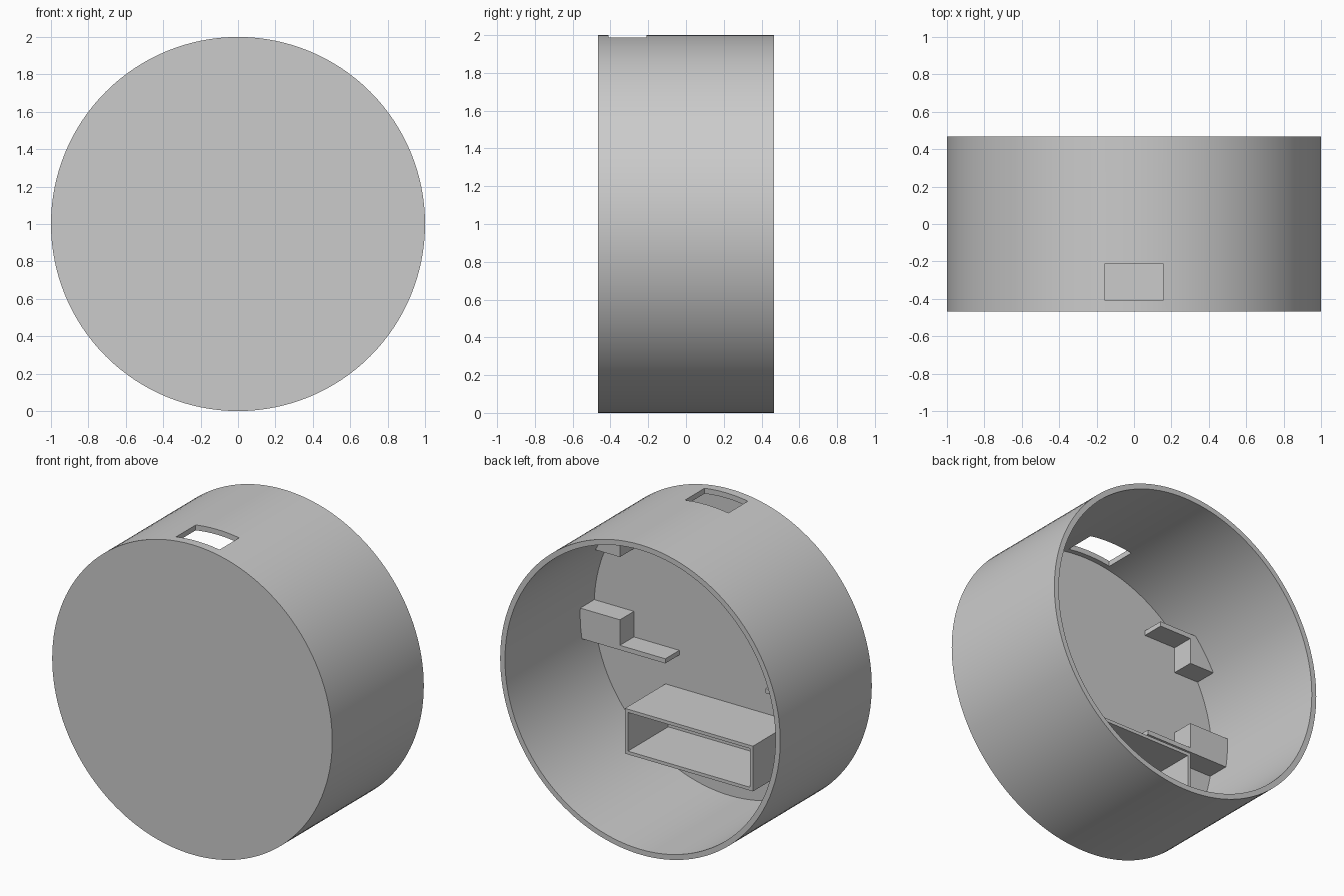
import bpy, bmesh, math
from mathutils import Matrix, Vector

if "Cube" in bpy.data.objects:
    bpy.data.objects.remove(bpy.data.objects["Cube"], do_unlink=True)

RADIUS, WALL, HALF = 1.0, 0.034, 0.467
INNER = RADIUS - WALL
FLOOR = -0.443          # inner face of the closed front
TAB_BACK = -0.30        # rear face of the mounting tabs
CENTRE = Vector((0, 0, 1))

grey = bpy.data.materials.new("light_grey")
grey.use_nodes = True
grey.diffuse_color = (0.6, 0.6, 0.6, 1)
grey.node_tree.nodes["Principled BSDF"].inputs["Base Color"].default_value = (0.6, 0.6, 0.6, 1)


def finish(name, bm):
    bmesh.ops.recalc_face_normals(bm, faces=bm.faces)
    mesh = bpy.data.meshes.new(name)
    bm.to_mesh(mesh)
    bm.free()
    mesh.materials.append(grey)
    obj = bpy.data.objects.new(name, mesh)
    bpy.context.collection.objects.link(obj)
    return obj


def activate(obj):
    bpy.ops.object.select_all(action='DESELECT')
    obj.select_set(True)
    bpy.context.view_layer.objects.active = obj


def box(low, high):
    bm = bmesh.new()
    size = Vector(high) - Vector(low)
    middle = (Vector(high) + Vector(low)) / 2
    bmesh.ops.create_cube(bm, size=1, matrix=Matrix.Translation(middle) @ Matrix.Diagonal((*size, 1)))
    return bm


# Round case: cup profile turned about the y axis
bm = bmesh.new()
profile = [(0, -HALF), (RADIUS, -HALF), (RADIUS, HALF), (INNER, HALF), (INNER, FLOOR), (0, FLOOR)]
verts = [bm.verts.new((r, y, 1)) for r, y in profile]
edges = [bm.edges.new(pair) for pair in zip(verts, verts[1:])]
bmesh.ops.spin(bm, geom=verts + edges, cent=CENTRE, axis=(0, 1, 0),
               angle=math.tau, steps=128, use_merge=True)
bmesh.ops.remove_doubles(bm, verts=bm.verts, dist=0.0001)
case = finish("round_case", bm)

# Rectangular opening through the top of the case
cutter = finish("window_cutter", box((-0.155, -0.41, 1.8), (0.155, -0.21, 2.2)))
cutter.hide_render = True
cut = case.modifiers.new("window", 'BOOLEAN')
cut.operation, cut.solver, cut.object = 'DIFFERENCE', 'EXACT', cutter
activate(case)
bpy.ops.object.modifier_apply(modifier=cut.name)
bpy.data.objects.remove(cutter, do_unlink=True)
activate(case)
bpy.ops.object.shade_smooth_by_angle(angle=math.radians(30))

# Open holder standing on the case floor
bm = box((-0.457, FLOOR - 0.005, 0.34), (0.457, -0.03, 0.632))
mouth = max(bm.faces, key=lambda f: f.calc_center_median().y)
bmesh.ops.inset_region(bm, faces=[mouth], thickness=0.03)
depth = Vector((0, FLOOR + 0.03 + 0.002, 0))
pocket = bmesh.ops.extrude_face_region(bm, geom=[mouth])
bmesh.ops.delete(bm, geom=[mouth], context='FACES_ONLY')
bmesh.ops.translate(bm, verts=[g for g in pocket["geom"] if isinstance(g, bmesh.types.BMVert)], vec=depth)
finish("open_holder", bm)


def tab(name, side, tip, plate_outer, plate_inner, block_end):
    """Thin ledge with a block on it, its outer end following the case wall."""
    reach = INNER + 0.01
    outline = [(tip, plate_outer), (tip, plate_inner), (0.682, plate_inner), (0.682, block_end)]
    for i in range(9):
        z = block_end + (plate_outer - block_end) * i / 8
        outline.append((math.sqrt(reach ** 2 - (z - 1) ** 2), z))
    bm = bmesh.new()
    face = bm.faces.new([bm.verts.new((side * x, FLOOR - 0.005, z)) for x, z in outline])
    rear = bmesh.ops.extrude_face_region(bm, geom=[face])
    bmesh.ops.translate(bm, verts=[g for g in rear["geom"] if isinstance(g, bmesh.types.BMVert)],
                        vec=(0, TAB_BACK - FLOOR + 0.005, 0))
    finish(name, bm)


# Two pairs of mounting tabs, mirrored left and right
for side, label in ((1, "left"), (-1, "right")):
    tab(label + "_lower_tab", side, 0.358, 0.845, 0.875, 1.04)
    tab(label + "_upper_tab", side, 0.455, 1.643, 1.612, 1.445)
